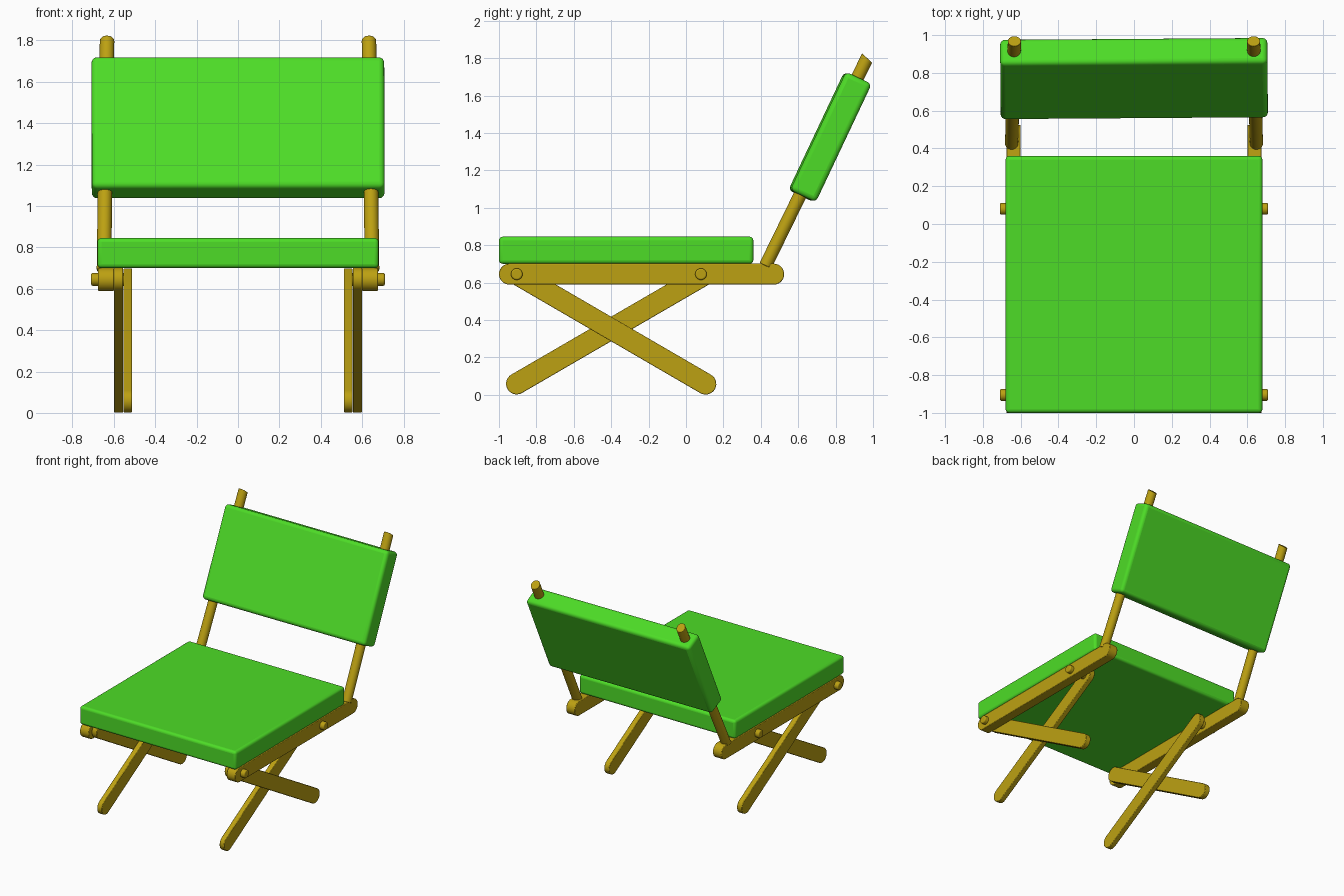
import bpy
import bmesh
from math import radians, pi, sin, cos, atan2
from mathutils import Matrix, Vector

default = bpy.data.objects.get("Cube")
if default:
    bpy.data.objects.remove(default)


def make_material(name, color):
    mat = bpy.data.materials.new(name)
    mat.use_nodes = True
    mat.diffuse_color = color
    mat.node_tree.nodes["Principled BSDF"].inputs["Base Color"].default_value = color
    return mat


green = make_material("green fabric", (0.075, 0.72, 0.02, 1))
wood = make_material("golden wood", (0.505, 0.355, 0.006, 1))


def finish(name, bm, mat, bevel=0.0, segments=2):
    """Turn a bmesh into an object with optional rounded edges."""
    bmesh.ops.recalc_face_normals(bm, faces=bm.faces)
    mesh = bpy.data.meshes.new(name)
    bm.to_mesh(mesh)
    bm.free()
    mesh.materials.append(mat)
    obj = bpy.data.objects.new(name, mesh)
    bpy.context.collection.objects.link(obj)
    if bevel:
        mod = obj.modifiers.new("Rounded edges", "BEVEL")
        mod.width = bevel
        mod.segments = segments
        mod.limit_method = "ANGLE"
        mod.angle_limit = radians(40)
    bpy.ops.object.select_all(action="DESELECT")
    obj.select_set(True)
    bpy.context.view_layer.objects.active = obj
    bpy.ops.object.shade_smooth_by_angle(angle=radians(35))
    return obj


def cushion(name, size, location, rotation=(0, 0, 0), bevel=0.02):
    bm = bmesh.new()
    bmesh.ops.create_cube(bm, size=1)
    bmesh.ops.scale(bm, vec=size, verts=bm.verts)
    obj = finish(name, bm, green, bevel, 4)
    obj.location = location
    obj.rotation_euler = rotation
    return obj


def slat(name, x0, x1, start, end, radius):
    """Round-ended board between two (y, z) points, spanning x0 to x1."""
    steps = 14
    angle = atan2(end[1] - start[1], end[0] - start[0])
    bm = bmesh.new()
    outline = []
    for (cy, cz), first in ((end, angle - pi / 2), (start, angle + pi / 2)):
        for i in range(steps + 1):
            a = first + pi * i / steps
            outline.append(bm.verts.new((x0, cy + radius * cos(a), cz + radius * sin(a))))
    face = bm.faces.new(outline)
    side = bmesh.ops.extrude_face_region(bm, geom=[face])["geom"]
    moved = [v for v in side if isinstance(v, bmesh.types.BMVert)]
    bmesh.ops.translate(bm, verts=moved, vec=(x1 - x0, 0, 0))
    return finish(name, bm, wood, 0.004)


def rod(name, start, end, radius, slant=0.0, bevel=0.005):
    """Cylinder between two points; slant tilts the end caps."""
    start, end = Vector(start), Vector(end)
    axis = end - start
    bm = bmesh.new()
    bmesh.ops.create_cone(bm, cap_ends=True, segments=28, radius1=radius,
                          radius2=radius, depth=axis.length)
    for v in bm.verts:
        if v.co.z > 0:
            v.co.z -= slant * v.co.y
    turn = Vector((0, 0, 1)).rotation_difference(axis).to_matrix().to_4x4()
    bm.transform(Matrix.Translation((start + end) / 2) @ turn)
    return finish(name, bm, wood, bevel, 3)


# Cushions
cushion("seat_cushion", (1.36, 1.36, 0.145), (0, -0.32, 0.7725))
cushion("back_cushion", (1.415, 0.152, 0.70), (0, 0.77, 1.378),
        (radians(-25.3), 0, radians(0.4)), 0.026)

# Wooden frame, the same on both sides
for side, s in (("left", 1), ("right", -1)):
    slat(side + "_seat_rail", s * 0.60, s * 0.676, (-0.944, 0.645), (0.469, 0.645), 0.056)
    slat(side + "_outer_leg", s * 0.556, s * 0.599, (-0.905, 0.645), (0.105, 0.058), 0.057)
    slat(side + "_inner_leg", s * 0.512, s * 0.553, (0.10, 0.642), (-0.905, 0.059), 0.057)
    rod(side + "_front_pin", (s * 0.56, -0.905, 0.645), (s * 0.71, -0.905, 0.645), 0.031, 0, 0.008)
    rod(side + "_rear_pin", (s * 0.52, 0.08, 0.645), (s * 0.71, 0.08, 0.645), 0.031, 0, 0.008)
    rod(side + "_back_post", (s * 0.648, 0.425, 0.69), (s * 0.633, 0.968, 1.80), 0.035, 0.3, 0.003)
